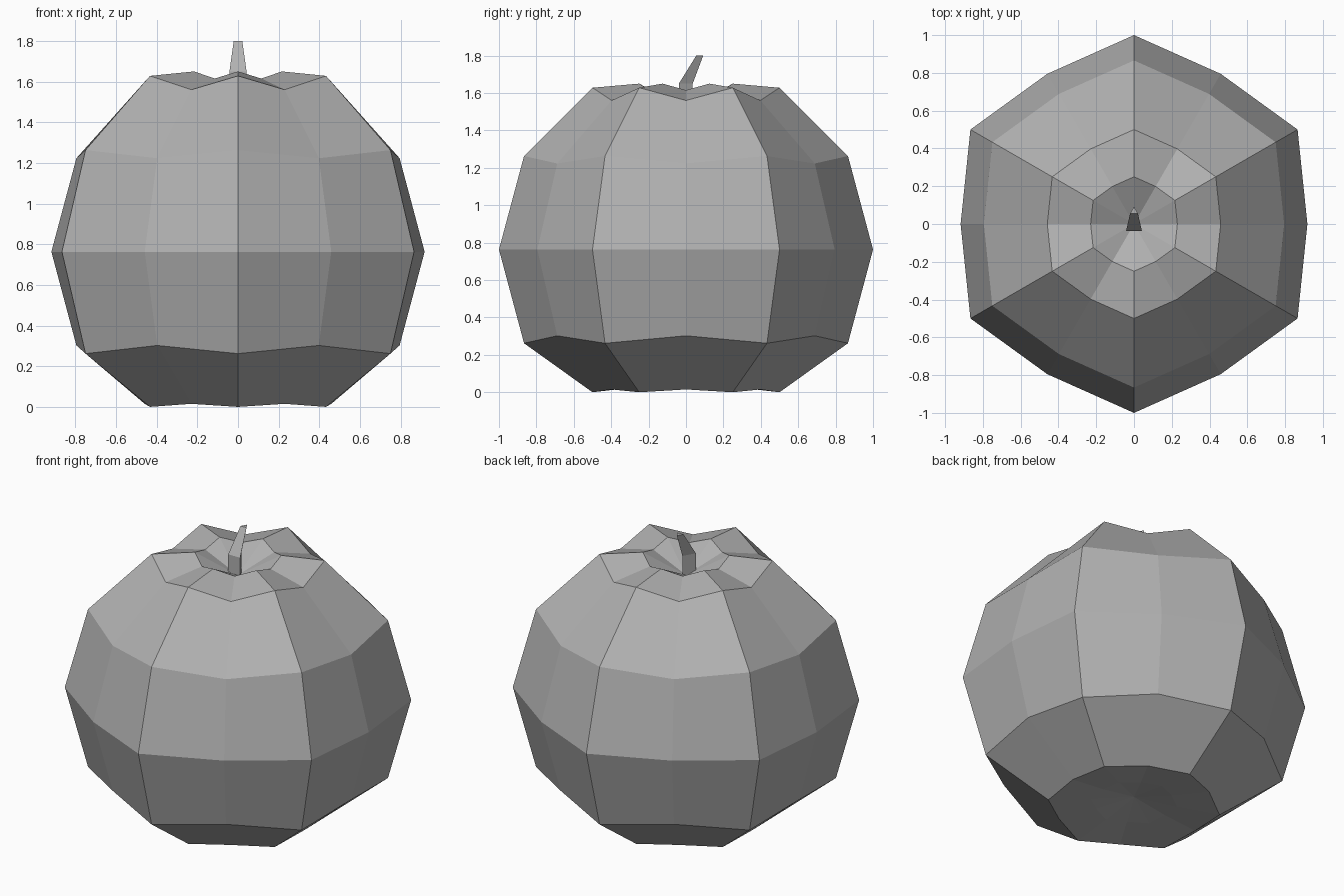
import bpy, bmesh
from math import sin, cos, pi

if "Cube" in bpy.data.objects:
    bpy.data.objects.remove(bpy.data.objects["Cube"])

# Mid grey skin shared by both parts
grey = bpy.data.materials.new("mid_grey")
grey.diffuse_color = (0.44, 0.44, 0.44, 1)
grey.use_nodes = True
grey.node_tree.nodes["Principled BSDF"].inputs["Base Color"].default_value = grey.diffuse_color


def loft(name, rings, caps):
    """Skin a stack of closed rings; caps are pole points, or None for a flat end."""
    bm = bmesh.new()
    loops = [[bm.verts.new(p) for p in ring] for ring in rings]
    n = len(loops[0])
    for a, b in zip(loops, loops[1:]):
        for i in range(n):
            j = (i + 1) % n
            bm.faces.new((a[i], a[j], b[j], b[i]))
    for loop, cap in zip((loops[0], loops[-1]), caps):
        if cap is None:
            bm.faces.new(loop)
        else:
            pole = bm.verts.new(cap)
            for i in range(n):
                bm.faces.new((loop[i], loop[(i + 1) % n], pole))
    bmesh.ops.recalc_face_normals(bm, faces=bm.faces)
    mesh = bpy.data.meshes.new(name)
    bm.to_mesh(mesh)
    bm.free()
    mesh.materials.append(grey)
    obj = bpy.data.objects.new(name, mesh)
    bpy.context.collection.objects.link(obj)
    return obj


# Pumpkin body: six ridges alternating with shallower grooves
# (ridge radius, ridge z, groove z), grooves are pulled inwards
profile = [
    (0.25, 0.03, 0.035),
    (0.50, 0.00, 0.015),
    (0.866, 0.262, 0.302),
    (1.00, 0.763, 0.763),
    (0.866, 1.263, 1.223),
    (0.50, 1.628, 1.56),
    (0.25, 1.65, 1.615),
]
GROOVE = 0.918
rings = []
for r, z_ridge, z_groove in profile:
    ring = []
    for i in range(12):
        a = i * pi / 6
        ridge = i % 2 == 1
        rr = r if ridge else r * GROOVE
        ring.append((rr * cos(a), rr * sin(a), z_ridge if ridge else z_groove))
    rings.append(ring)
loft("pumpkin_body", rings, ((0, 0, 0.07), (0, 0, 1.515)))

# Stem: three-sided, upright at the base, then tapering and leaning back
# (half width, front y, back y, z)
sections = [(0.042, -0.038, 0.036, 1.50),
            (0.042, -0.038, 0.036, 1.65),
            (0.021, 0.055, 0.092, 1.80)]
loft("stem", [[(-w, f, z), (w, f, z), (0, b, z)] for w, f, b, z in sections],
     (None, None))
